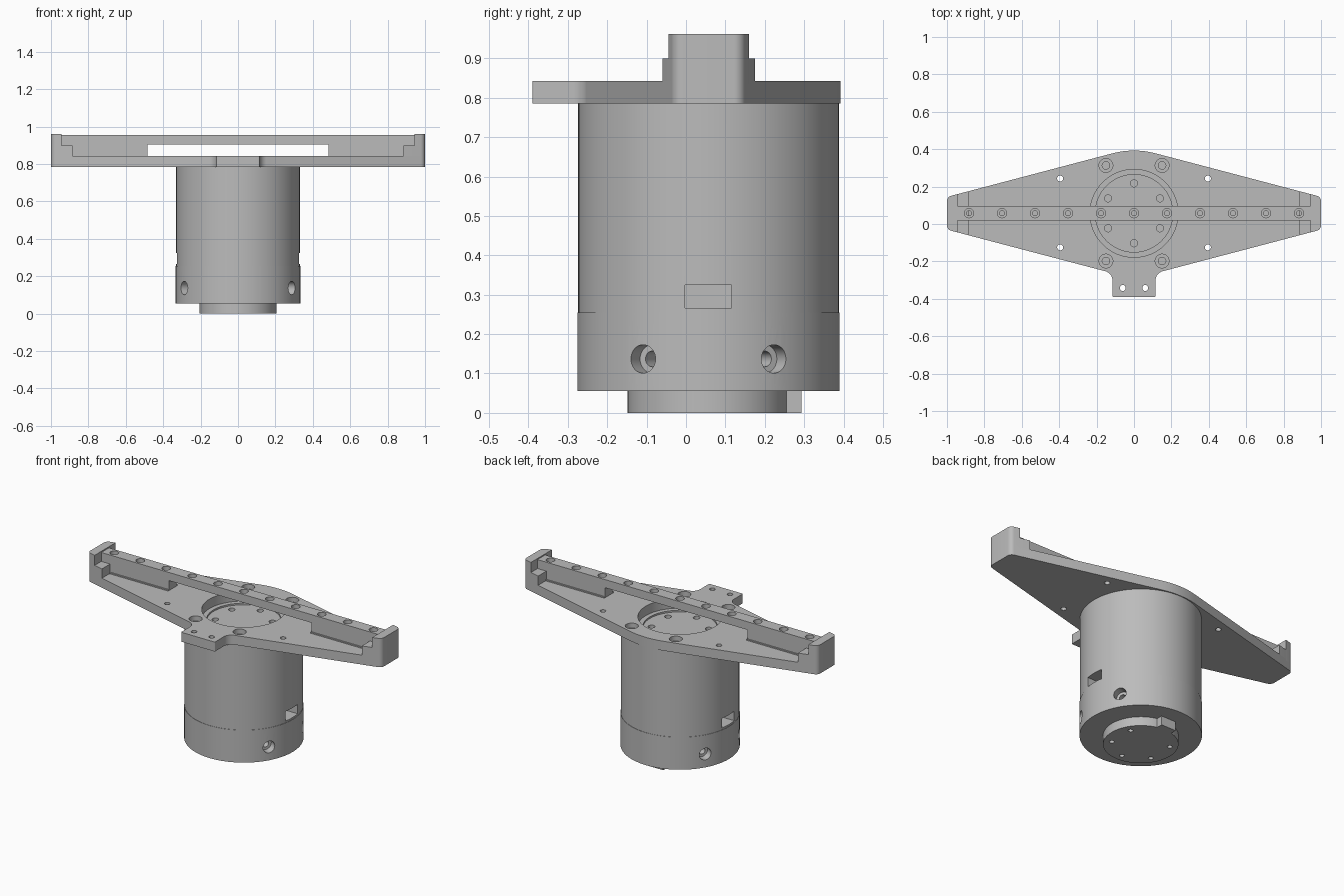
import bpy, bmesh, math
from mathutils import Matrix, Vector

cube = bpy.data.objects.get("Cube")
if cube:
    bpy.data.objects.remove(cube)

metal = bpy.data.materials.new("plain_grey_metal")
metal.use_nodes = True
GREY = (0.5, 0.5, 0.5, 1)
metal.diffuse_color = GREY
metal.node_tree.nodes["Principled BSDF"].inputs["Base Color"].default_value = GREY

CY = 0.057            # y of the motor axis and rail
BASE, TOP = 0.785, 0.843   # plate underside and upper face
SLOPE = 0.263         # taper of the plate edges


def finish(bm, name):
    bmesh.ops.recalc_face_normals(bm, faces=bm.faces)
    mesh = bpy.data.meshes.new(name)
    bm.to_mesh(mesh)
    bm.free()
    mesh.materials.append(metal)
    obj = bpy.data.objects.new(name, mesh)
    bpy.context.collection.objects.link(obj)
    return obj


def prism(name, points, vector, matrix=Matrix()):
    """Extrude a closed outline along a vector."""
    bm = bmesh.new()
    face = bm.faces.new([bm.verts.new(p) for p in points])
    ext = bmesh.ops.extrude_face_region(bm, geom=[face])
    moved = [g for g in ext["geom"] if isinstance(g, bmesh.types.BMVert)]
    bmesh.ops.translate(bm, verts=moved, vec=vector)
    bm.transform(matrix)
    return finish(bm, name)


def box(name, x, y, z):
    return prism(name, [(x[0], y[0], z[0]), (x[1], y[0], z[0]),
                        (x[1], y[1], z[0]), (x[0], y[1], z[0])], (0, 0, z[1] - z[0]))


def lathe(name, profile, matrix, sides=64):
    """Revolve (radius, height) pairs and close both ends."""
    bm = bmesh.new()
    rings = [[bm.verts.new((r * math.cos(math.tau * i / sides),
                            r * math.sin(math.tau * i / sides), z))
              for i in range(sides)] for r, z in profile]
    for a, b in zip(rings, rings[1:]):
        for i in range(sides):
            j = (i + 1) % sides
            bm.faces.new((a[i], a[j], b[j], b[i]))
    bm.faces.new(rings[0])
    bm.faces.new(rings[-1])
    bm.transform(matrix)
    return finish(bm, name)


def rounded(corners, z):
    """Outline with every (x, y, radius) corner filleted."""
    out = []
    for i, (x, y, r) in enumerate(corners):
        p = Vector((x, y))
        a = (Vector(corners[i - 1][:2]) - p).normalized()
        b = (Vector(corners[(i + 1) % len(corners)][:2]) - p).normalized()
        if r == 0:
            out.append((x, y, z))
            continue
        half = a.angle(b) / 2
        centre = p + (a + b).normalized() * r / math.sin(half)
        start = p + a * r / math.tan(half) - centre
        end = p + b * r / math.tan(half) - centre
        turn = math.atan2(start.x * end.y - start.y * end.x, start.dot(end))
        for k in range(9):
            t = turn * k / 8
            c, s = math.cos(t), math.sin(t)
            out.append((centre.x + start.x * c - start.y * s,
                        centre.y + start.x * s + start.y * c, z))
    return out


def hole(x, y, top, steps):
    """Vertical cutter: steps of (radius, depth) going down from the top."""
    profile, z = [(steps[0][0], 0.02)], 0
    for r, depth in steps:
        profile += [(r, z), (r, -depth)]
        z = -depth
    del profile[1]
    return lathe("cutter", profile, Matrix.Translation((x, y, top)), 24)


def cut(obj, cutters):
    bpy.context.view_layer.objects.active = obj
    for c in cutters:
        c.hide_render = True
        mod = obj.modifiers.new("cut", "BOOLEAN")
        mod.operation, mod.solver, mod.object = "DIFFERENCE", "EXACT", c
        bpy.ops.object.modifier_apply(modifier=mod.name)
        bpy.data.objects.remove(c)


axis = Matrix.Translation((0, CY, 0))
hexagon = [(0.16 * math.cos(math.radians(a)), CY + 0.16 * math.sin(math.radians(a)))
           for a in range(30, 390, 60)]
parts = []

# Motor body with collar, recessed top disc and lower boss
body = lathe("motor_body", [(0.1, 0.055), (0.333, 0.055), (0.333, 0.255), (0.331, 0.255),
                            (0.331, BASE), (0.207, BASE), (0.207, 0.775), (0.1, 0.775)], axis, 96)
cutters = [hole(x, y, 0.775, [(0.019, 0.05)]) for x, y in hexagon]
for side in (-1, 1):
    # rectangular side port
    cutters.append(box("cutter", sorted((side * 0.25, side * 0.4)), (-0.003, 0.115), (0.266, 0.325)))
    # radial counterbored screw holes
    for tilt in (-30, 30):
        angle = math.radians(tilt + (180 if side < 0 else 0))
        place = (Matrix.Translation((0, CY, 0.137)) @ Matrix.Rotation(angle, 4, "Z")
                 @ Matrix.Rotation(math.pi / 2, 4, "Y"))
        cutters.append(lathe("cutter", [(0.036, 0.4), (0.036, 0.285), (0.02, 0.285),
                                        (0.02, 0.23)], place, 32))
cut(body, cutters)
parts.append(body)

boss = lathe("lower_boss", [(0.205, 0), (0.205, 0.056)], axis, 96)
cut(boss, [lathe("cutter", [(0.014, -0.02), (0.014, 0.04)],
                 Matrix.Translation((x, y, 0)), 24) for x, y in hexagon])
parts.append(boss)
parts.append(box("boss_key", (-0.05, 0.05), (0.2, 0.293), (0, 0.056)))

# Tapered mounting plate with front tab
neck = -0.03 - SLOPE * (1 - 0.115)
right_half = [(0.115, -0.39, 0.006), (0.115, neck, 0.05), (1, -0.03, 0.03), (1, 0.145, 0.03)]
left_half = [(-x, y, r) for x, y, r in reversed(right_half)]
apex = [(0, 0.145 + SLOPE, 0.45)]
plate = prism("mounting_plate", rounded(right_half + apex + left_half, BASE), (0, 0, TOP - BASE))
cutters = [lathe("cutter", [(0.235, 0.7), (0.235, 0.9)], axis, 96)]
for s in (-1, 1):
    cutters += [hole(s * 0.15, y, TOP, [(0.037, 0.03), (0.02, 0.052)]) for y in (0.313, -0.198)]
    cutters += [hole(s * 0.395, y, TOP, [(0.016, 0.1)]) for y in (0.243, -0.125)]
    cutters.append(hole(s * 0.06, -0.342, TOP, [(0.016, 0.1)]))
cut(plate, cutters)
parts.append(plate)

# Stepped end blocks following the plate outline
for s, label in ((1, "left"), (-1, "right")):
    for x0, height, kind in ((0.885, 0.9, "step"), (0.945, 0.962, "stop")):
        d = SLOPE * (1 - x0)
        outline = [(x0, -0.03 - d, 0), (1, -0.03, 0.03), (1, 0.145, 0.03), (x0, 0.145 + d, 0)]
        parts.append(prism(f"{label}_end_{kind}", rounded(outline, TOP - 0.01),
                           (0, 0, height - TOP + 0.01), Matrix.Scale(s, 4, (1, 0, 0))))
    # low foot along the rail
    parts.append(box(f"{label}_rail_foot", sorted((s * 0.485, s * 0.89)),
                     (0.013, 0.102), (TOP - 0.01, 0.85)))

# Bridge rail with open middle and a row of counterbored holes
low, under, high, end, gap = TOP - 0.005, 0.905, 0.955, 0.955, 0.485
rail = prism("bridge_rail", [(x, 0.02, z) for x, z in (
    (-end, low), (-gap, low), (-gap, under), (gap, under),
    (gap, low), (end, low), (end, high), (-end, high))], (0, 0.075, 0))
cut(rail, [hole(i * 0.1765, CY + 0.001, high, [(0.025, 0.025), (0.013, 0.08)])
           for i in range(-5, 6)])
parts.append(rail)

# Smooth round walls, keep edges sharp
for obj in bpy.context.view_layer.objects:
    obj.select_set(obj in parts)
bpy.context.view_layer.objects.active = body
bpy.ops.object.shade_smooth_by_angle(angle=math.radians(30))
